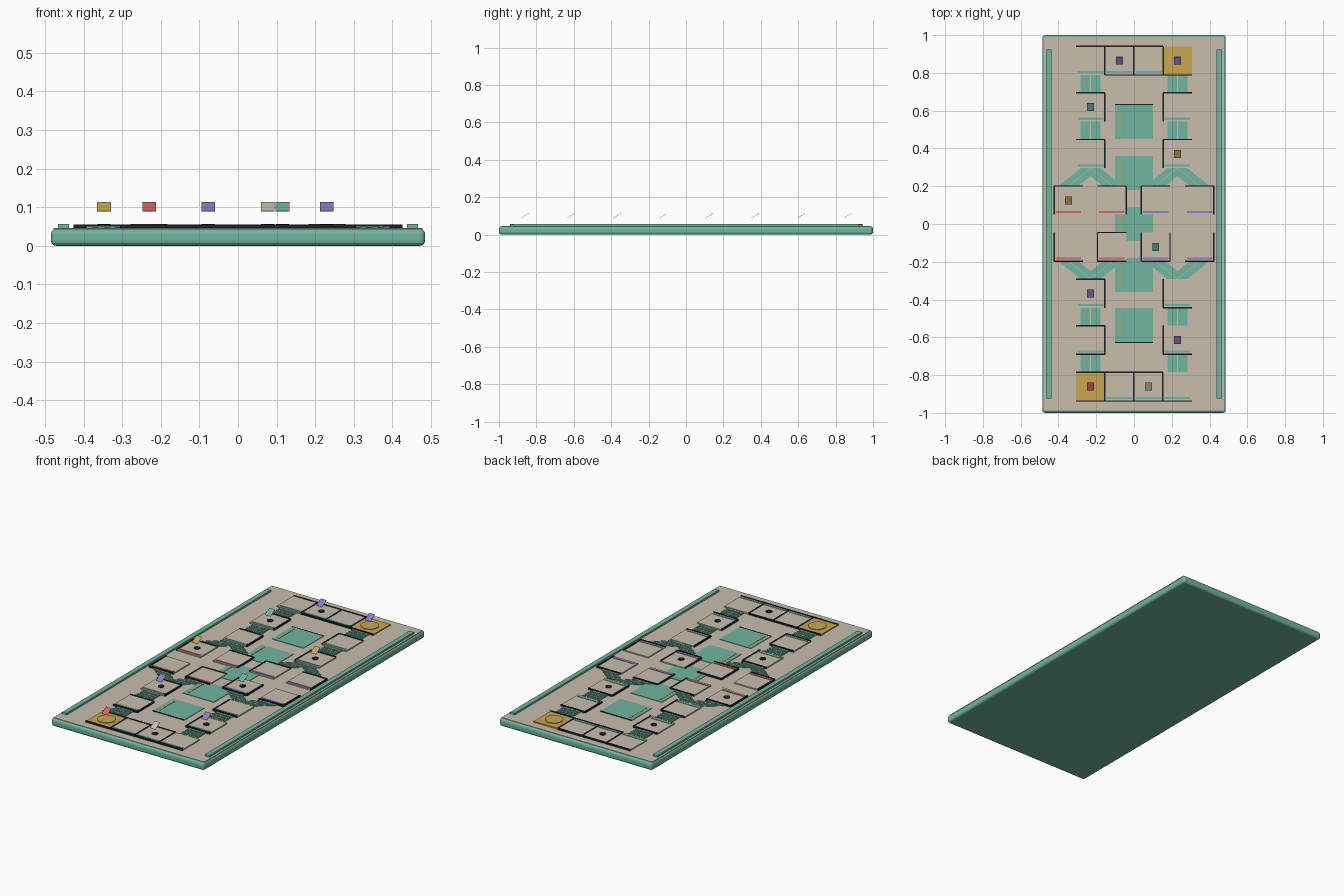
import bpy, bmesh, math
from mathutils import Vector

if "Cube" in bpy.data.objects:
    bpy.data.objects.remove(bpy.data.objects["Cube"], do_unlink=True)


def material(name, rgb):
    m = bpy.data.materials.new(name)
    m.use_nodes = True
    lin = [(c / 255 / 12.92 if c < 11 else ((c / 255 + 0.055) / 1.055) ** 2.4) for c in rgb]
    m.diffuse_color = (*lin, 1)
    m.node_tree.nodes["Principled BSDF"].inputs["Base Color"].default_value = (*lin, 1)
    return m


GREEN = material("sea green", (112, 182, 160))
SAND = material("sand", (200, 189, 172))
DARK = material("dark ink", (30, 28, 42))
GOLD = material("gold", (202, 166, 80))
RED = material("coral red", (208, 104, 98))
PURPLE = material("violet", (138, 126, 196))


def finish(name, bm, mat):
    mesh = bpy.data.meshes.new(name)
    bm.to_mesh(mesh)
    bm.free()
    mesh.materials.append(mat)
    ob = bpy.data.objects.new(name, mesh)
    bpy.context.collection.objects.link(ob)
    return ob


def box(name, mat, x, y, w, d, z0, z1):
    bm = bmesh.new()
    bmesh.ops.create_cube(bm, size=1)
    bmesh.ops.scale(bm, vec=(w, d, z1 - z0), verts=bm.verts)
    bmesh.ops.translate(bm, vec=(x, y, (z0 + z1) / 2), verts=bm.verts)
    return finish(name, bm, mat)


def disc(name, mat, x, y, r, z0, z1, sides=24):
    bm = bmesh.new()
    bmesh.ops.create_cone(bm, cap_ends=True, segments=sides, radius1=r, radius2=r, depth=z1 - z0)
    bmesh.ops.translate(bm, vec=(x, y, (z0 + z1) / 2), verts=bm.verts)
    return finish(name, bm, mat)


def band(name, mat, a, b, w, z0, z1):
    """Strip with level ends running from a to b."""
    bm = bmesh.new()
    pts = [(a[0] - w / 2, a[1]), (a[0] + w / 2, a[1]), (b[0] + w / 2, b[1]), (b[0] - w / 2, b[1])]
    face = bm.faces.new([bm.verts.new((x, y, z0)) for x, y in pts])
    ext = bmesh.ops.extrude_face_region(bm, geom=[face])
    top = [v for v in ext["geom"] if isinstance(v, bmesh.types.BMVert)]
    bmesh.ops.translate(bm, vec=(0, 0, z1 - z0), verts=top)
    bmesh.ops.recalc_face_normals(bm, faces=bm.faces)
    return finish(name, bm, mat)


# Base slab with rounded rim, and sand top panel
slab = box("base_slab", GREEN, 0, 0, 0.97, 2, 0, 0.044)
bev = slab.modifiers.new("round", "BEVEL")
bev.width = 0.014
bev.segments = 3
box("top_panel", SAND, 0, 0, 0.955, 1.975, 0.04, 0.046)

# Side rails
for side, s in (("right", -1), ("left", 1)):
    box(side + "_rail", GREEN, s * 0.452, 0, 0.028, 1.85, 0.045, 0.056)

# Central pools with a gold stripe and a dark outer lip
for i, y in enumerate((-0.535, -0.27, 0, 0.27, 0.54)):
    box("pool", GREEN, 0, y, 0.2, 0.18, 0.045, 0.049)
    box("pool_stripe", GOLD, -0.074, y, 0.007, 0.14, 0.045, 0.0505)
    if i in (0, 4):
        box("pool_lip", DARK, 0, y + math.copysign(0.092, y), 0.2, 0.005, 0.045, 0.05)

# Tiles: column x values per row, walls given as letters for each edge
TILE, HALF, PITCH = 0.152, 0.076, 0.2465
INNER = (-0.23, -0.077, 0.077, 0.23)
WIDE = (-0.347, -0.117, 0.115, 0.347)
PAIR = (-0.23, 0.23)
ROWS = [
    (INNER, ("SNE", "SNE", "SNE", "S")),
    (PAIR, ("NES", "WS")),
    (PAIR, ("NE", "WS")),
    (WIDE, ("WS", "WNS", "WSE", "SE")),
    (WIDE, ("WN", "NE", "NW", "NE")),
    (PAIR, ("NE", "WN")),
    (PAIR, ("NE", "NW")),
    (INNER, ("NE", "NSE", "NS", "SW")),
]


def row_y(r):
    return (r - 3.5) * PITCH + 0.002


def wall(x, y, edge):
    dx, dy = {"N": (0, 1), "S": (0, -1), "E": (1, 0), "W": (-1, 0)}[edge]
    size = (TILE, 0.007) if dy else (0.007, TILE)
    box("tile_wall", DARK, x + dx * HALF, y + dy * HALF, *size, 0.045, 0.0555)


for r, (xs, walls) in enumerate(ROWS):
    y = row_y(r)
    for x, edges in zip(xs, walls):
        goal = (r, x) in ((0, xs[0]), (7, xs[-1]))
        box("goal_tile" if goal else "tile", GOLD if goal else SAND, x, y, TILE, TILE, 0.045, 0.0525)
        for e in edges:
            wall(x, y, e)
        if goal:
            disc("goal_disc", GOLD, x, y, 0.048, 0.05, 0.056)
            continue
        # Front edge stripe in the zone colour
        stripe = GREEN if xs is not WIDE else (RED if x < 0 else PURPLE)
        box("tile_stripe", stripe, x, y - 0.061, 0.135, 0.011, 0.05, 0.0545)


# Stepped ramps between rows, straight or slanted
def ramp(a, b):
    band("ramp", GREEN, a, b, 0.104, 0.045, 0.0475)
    a, b = Vector(a), Vector(b)
    for k in range(4):
        p, q = a.lerp(b, k / 4 + 0.06), a.lerp(b, k / 4 + 0.19)
        band("ramp_step", GREEN, p, q, 0.104, 0.047, 0.051)
    band("ramp_line", SAND, a, b, 0.004, 0.047, 0.0515)


for r in (0, 1, 5, 6):
    for x in PAIR:
        ramp((x, row_y(r) + HALF), (x, row_y(r + 1) - HALF))
for r, to in ((2, 3), (5, 4)):
    s = 1 if to > r else -1
    for x in PAIR:
        for tx in (x - 0.117, x + 0.117):
            ramp((x, row_y(r) + s * HALF), (tx, row_y(to) - s * HALF))

# Floating tilted markers above dark spots
MARKERS = [
    (7, -0.077, PURPLE), (7, 0.23, PURPLE), (6, -0.23, GREEN), (5, 0.23, GOLD), (4, -0.347, GOLD),
    (3, 0.115, GREEN), (2, -0.23, PURPLE), (1, 0.23, PURPLE), (0, -0.23, RED), (0, 0.077, SAND),
]
for r, x, mat in MARKERS:
    y = row_y(r)
    if not (r in (0, 7) and abs(x) > 0.2):
        disc("marker_spot", DARK, x, y, 0.017, 0.05, 0.056, 12)
    plate = box("marker", mat, 0, 0, 0.036, 0.048, -0.0007, 0.0007)
    plate.rotation_euler.x = math.radians(30)
    plate.location = (x, y, 0.101)
